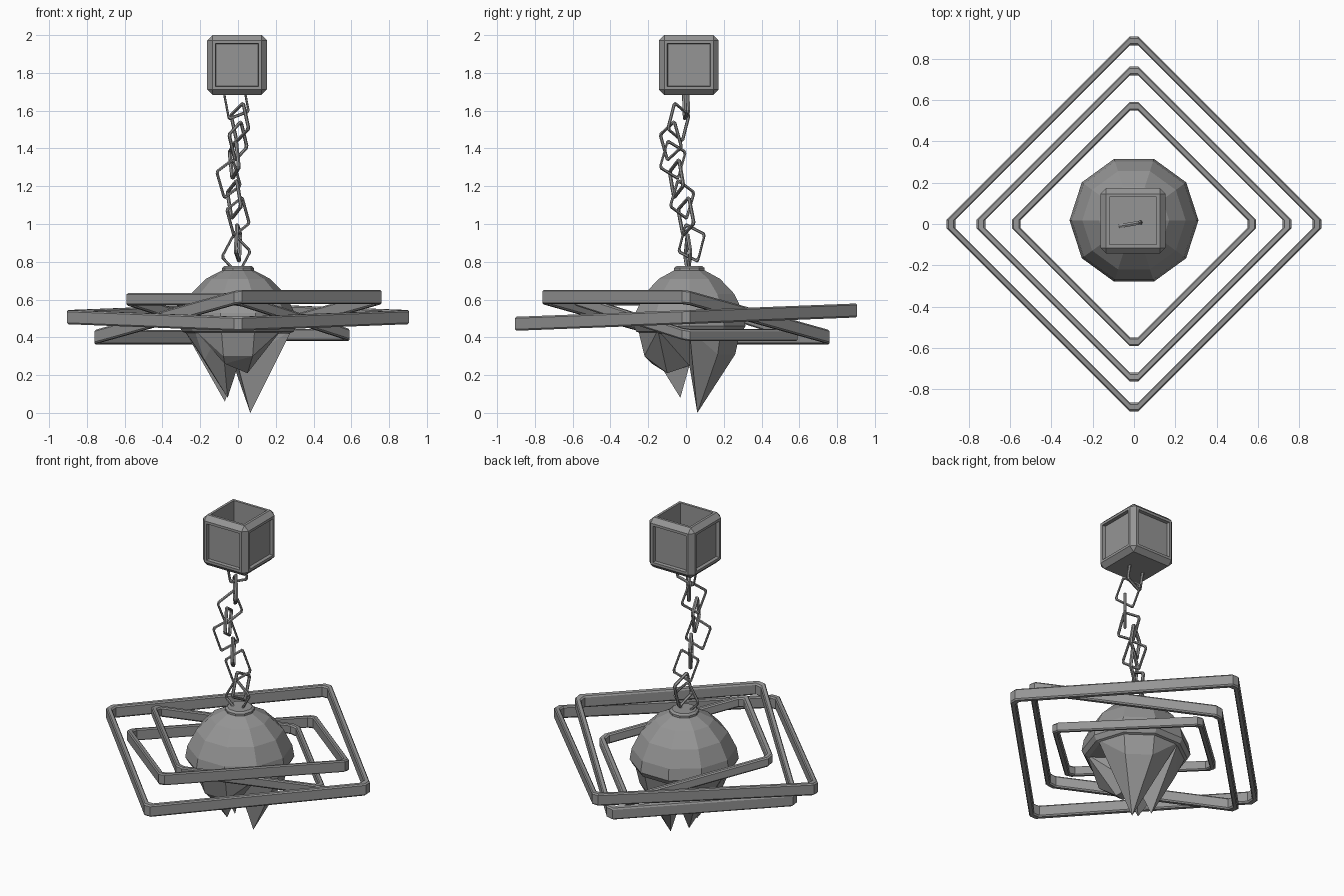
import bpy, bmesh, math
from mathutils import Vector, Matrix, Euler

if "Cube" in bpy.data.objects:
    bpy.data.objects.remove(bpy.data.objects["Cube"], do_unlink=True)

GREY = (0.3, 0.3, 0.3, 1)
metal = bpy.data.materials.new("grey_metal")
metal.use_nodes = True
metal.diffuse_color = GREY
metal.node_tree.nodes["Principled BSDF"].inputs["Base Color"].default_value = GREY


def finish(name, bm):
    bmesh.ops.recalc_face_normals(bm, faces=bm.faces)
    mesh = bpy.data.meshes.new(name)
    bm.to_mesh(mesh)
    bm.free()
    mesh.materials.append(metal)
    obj = bpy.data.objects.new(name, mesh)
    bpy.context.collection.objects.link(obj)
    return obj


def polar(radius, angle, z=0.0):
    return Vector((radius * math.cos(angle), radius * math.sin(angle), z))


def square_loop(name, radius, corner, profile, matrix):
    """Sweep a closed profile round a square with clipped corners."""
    bm = bmesh.new()
    clip = corner / radius
    loops = []
    for k in range(4):
        for side in (-clip, clip):
            a = k * math.pi / 2 + side
            loops.append([bm.verts.new(matrix @ polar(radius + dr, a, dz))
                          for dr, dz in profile])
    n = len(profile)
    for i, loop in enumerate(loops):
        nxt = loops[(i + 1) % len(loops)]
        for j in range(n):
            bm.faces.new((loop[j], nxt[j], nxt[(j + 1) % n], loop[(j + 1) % n]))
    return finish(name, bm)


def band_profile(w, h, c):
    pts = [(w, h - c), (w - c, h), (c - w, h), (-w, h - c)]
    return pts + [(-r, -z) for r, z in pts]


def lathe(name, profile, sides, centre):
    bm = bmesh.new()
    rows = [[bm.verts.new(centre + polar(r, i * math.tau / sides, z))
             for i in range(sides)] for r, z in profile]
    for low, high in zip(rows, rows[1:]):
        for i in range(sides):
            j = (i + 1) % sides
            bm.faces.new((low[i], low[j], high[j], high[i]))
    bm.faces.new(rows[0])
    bm.faces.new(rows[-1])
    return finish(name, bm)


# Three tilted square hoops: radius, half height, slope along x, slope along y
hoops = {"outer": (0.885, 0.037, 0.0, 0.039),
         "middle": (0.74, 0.036, 0.14, -0.14),
         "inner": (0.57, 0.03, -0.16, -0.16)}
for label, (radius, half, sx, sy) in hoops.items():
    tilt = Matrix.Translation((0, 0, 0.507))
    tilt[2][0], tilt[2][1] = sx, sy
    square_loop(label + "_hoop", radius, 0.02,
                band_profile(0.021, half, 0.008), tilt)

# Faceted dome with rim and collar
centre = Vector((0, 0.018, 0))
lathe("dome", [(0.27, 0.42), (0.295, 0.43), (0.312, 0.46), (0.3, 0.53),
               (0.25, 0.63), (0.17, 0.71), (0.08, 0.757)], 10, centre)
lathe("collar", [(0.085, 0.745), (0.085, 0.767), (0.072, 0.777)], 10, centre)

# Claws under the dome: first step, last step, middle radius, middle height, tips
claws = {"large_claw": (0, 3, 0.255, 0.31, [(0.065, 0.06, 0.0)]),
         "back_claw": (3, 5, 0.22, 0.3, [(-0.07, 0.07, 0.06)]),
         "side_claw": (5, 7, 0.22, 0.28, [(-0.055, -0.03, 0.08)]),
         "front_claw": (6, 9, 0.25, 0.3, [(0.05, -0.1, 0.21), (-0.07, -0.18, 0.26)])}
for name, (first, last, radius, height, tips) in claws.items():
    bm = bmesh.new()
    points = [centre + Vector((0, 0, z)) for z in (0.43, 0.25)]
    for k in range(first, last + 1):
        a = k * math.tau / 10
        points.append(centre + polar(0.285, a, 0.44))
        if first < k < last:
            points.append(centre + polar(radius, a, height))
    points += [Vector(t) for t in tips]
    for p in points:
        bm.verts.new(p)
    hull = bmesh.ops.convex_hull(bm, input=bm.verts)
    spare = {v for v in hull["geom_interior"] if isinstance(v, bmesh.types.BMVert)}
    bmesh.ops.delete(bm, geom=list(spare), context="VERTS")
    finish(name, bm)

# Hanging chain of square links: centre, lean, turn
wire = [(0.011 * math.cos(k * math.tau / 6), 0.011 * math.sin(k * math.tau / 6))
        for k in range(6)]
links = [((-0.01, 0.01, 0.84), 8, 10), ((0.0, 0.03, 0.9), 25, 80),
         ((0.0, 0.0, 1.04), -20, 35), ((-0.02, -0.02, 1.13), 20, 120),
         ((-0.05, -0.05, 1.24), -20, 30), ((-0.02, -0.07, 1.34), 22, 110),
         ((0.0, -0.08, 1.44), -18, 50), ((0.01, -0.04, 1.54), 20, 130),
         ((-0.01, 0.0, 1.65), -30, 10)]
for i, (place, lean, turn) in enumerate(links):
    pose = (Matrix.Translation(place)
            @ Euler((math.pi / 2, 0, math.radians(turn))).to_matrix().to_4x4()
            @ Matrix.Diagonal((0.72, 1.0, 1.0, 1.0))
            @ Matrix.Rotation(math.radians(lean), 4, "Z"))
    square_loop(f"chain_link_{i + 1}", 0.1, 0.008, wire, pose)

# Open-topped box with bevelled edges and recessed side panels
bm = bmesh.new()
bmesh.ops.create_cube(bm, size=0.316)
bmesh.ops.bevel(bm, geom=bm.edges[:], offset=0.028, segments=1,
                affect="EDGES", profile=0.5)
bm.normal_update()
main = [f for f in bm.faces if max(abs(c) for c in f.normal) > 0.99]
top = max(main, key=lambda f: f.normal.z)
walls = [f for f in main if abs(f.normal.z) < 0.5]
bmesh.ops.inset_individual(bm, faces=walls, thickness=0.022, depth=0)
bmesh.ops.inset_individual(bm, faces=walls, thickness=0.004, depth=-0.02)
# Hollow out the top down to the floor
bmesh.ops.inset_individual(bm, faces=[top], thickness=0.022, depth=0)
hole = bmesh.ops.extrude_discrete_faces(bm, faces=[top])["faces"]
bmesh.ops.translate(bm, verts=hole[0].verts, vec=(0, 0, -0.29))
bmesh.ops.translate(bm, verts=bm.verts, vec=(-0.005, 0.015, 1.842))
finish("ceiling_box", bm)
